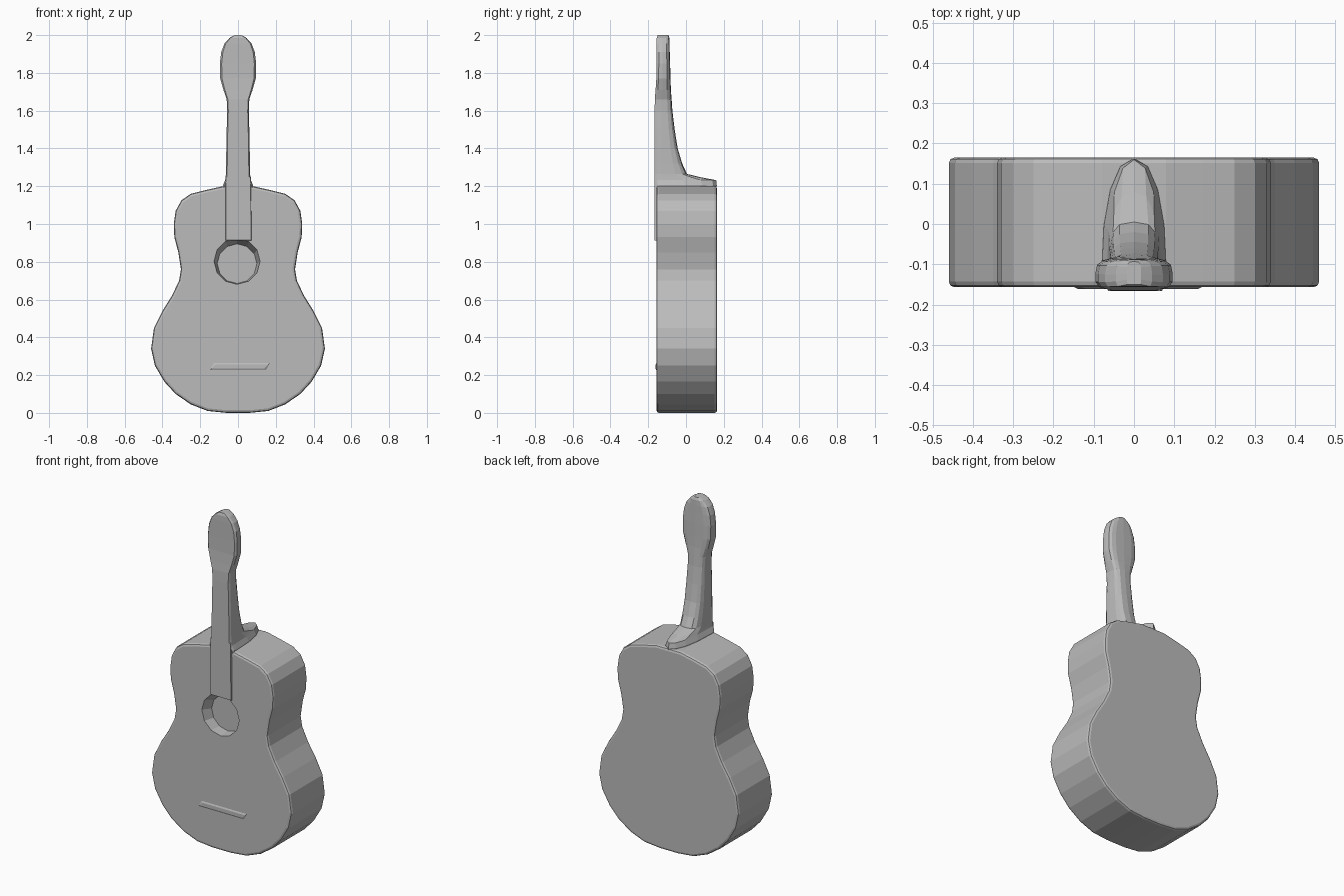
import bpy, bmesh, math

cube = bpy.data.objects.get("Cube")
if cube:
    bpy.data.objects.remove(cube, do_unlink=True)

grey = bpy.data.materials.new("plain grey")
grey.use_nodes = True
grey.diffuse_color = (0.5, 0.5, 0.5, 1)
grey.node_tree.nodes["Principled BSDF"].inputs["Base Color"].default_value = (0.5, 0.5, 0.5, 1)


def loft(name, rings):
    """Skin a stack of equal-length closed rings and cap both ends."""
    bm = bmesh.new()
    loops = [[bm.verts.new(p) for p in ring] for ring in rings]
    n = len(loops[0])
    for a, b in zip(loops, loops[1:]):
        for i in range(n):
            j = (i + 1) % n
            bm.faces.new((a[i], a[j], b[j], b[i]))
    bm.faces.new(loops[0])
    bm.faces.new(loops[-1])
    bmesh.ops.recalc_face_normals(bm, faces=bm.faces)
    mesh = bpy.data.meshes.new(name)
    bm.to_mesh(mesh)
    bm.free()
    mesh.materials.append(grey)
    obj = bpy.data.objects.new(name, mesh)
    bpy.context.collection.objects.link(obj)
    return obj


def apply(obj, kind, **settings):
    mod = obj.modifiers.new(kind, kind)
    for key, value in settings.items():
        setattr(mod, key, value)
    bpy.context.view_layer.objects.active = obj
    bpy.ops.object.modifier_apply(modifier=mod.name)


# Body: mirrored half outline (x, z), extruded front to back
half = [(0.06, 0), (0.16, 0.01), (0.25, 0.045), (0.33, 0.1), (0.39, 0.165),
        (0.44, 0.25), (0.46, 0.34), (0.445, 0.45), (0.4, 0.54), (0.35, 0.62),
        (0.312, 0.7), (0.302, 0.76), (0.316, 0.85), (0.337, 0.93), (0.34, 1.0),
        (0.33, 1.07), (0.3, 1.125), (0.25, 1.16), (0.17, 1.18), (0.08, 1.2)]
outline = half + [(-x, z) for x, z in reversed(half)]
body = loft("body", [[(x, y, z) for x, z in outline] for y in (-0.157, 0.165)])
apply(body, "BEVEL", width=0.014, segments=2, limit_method="ANGLE", angle_limit=math.radians(60))


# Sound hole: shallow tapered recess, cut into the front
def circle(y, radius, z):
    return [(-0.005 + radius * math.cos(t), y, z + radius * math.sin(t))
            for t in (math.tau * i / 12 for i in range(12))]


cutter = loft("hole_cutter", [circle(-0.2, 0.125, 0.805), circle(-0.157, 0.122, 0.803),
                              circle(-0.09, 0.105, 0.79)])
cutter.hide_render = True
apply(body, "BOOLEAN", object=cutter, operation="DIFFERENCE", solver="EXACT")
bpy.data.objects.remove(cutter, do_unlink=True)


# Neck, heel and head: flat front and rounded back
def section(z, width, front, back, power=0.6):
    mid = front + min(0.035, (back - front) * 0.45)
    ring = [(-width * 0.9, front, z), (width * 0.9, front, z), (width, front + 0.012, z)]
    for i in range(9):
        t = math.pi * i / 8
        c = math.cos(t)
        ring.append((math.copysign(width * abs(c) ** power, c),
                     mid + (back - mid) * math.sin(t) ** power, z))
    return ring + [(-width, front + 0.012, z)]


stations = [(1.15, 0.085, -0.15, 0.16, 0.9), (1.205, 0.08, -0.16, 0.163, 0.9),
            (1.232, 0.068, -0.165, 0.16, 0.95), (1.247, 0.066, -0.166, 0.08, 0.8),
            (1.265, 0.064, -0.166, 0.005), (1.32, 0.063, -0.166, -0.02),
            (1.4, 0.062, -0.166, -0.044), (1.5, 0.06, -0.166, -0.06),
            (1.6, 0.057, -0.166, -0.072), (1.66, 0.06, -0.165, -0.076),
            (1.71, 0.077, -0.161, -0.08), (1.77, 0.094, -0.157, -0.082),
            (1.85, 0.096, -0.156, -0.084), (1.91, 0.089, -0.156, -0.086),
            (1.955, 0.072, -0.156, -0.087), (1.985, 0.045, -0.155, -0.088),
            (2.0, 0.018, -0.15, -0.093)]
neck = loft("neck_and_head", [section(*s) for s in stations])


# Thin fingerboard over the body, and a faint bridge
def plate(name, corners, front, back, inset):
    cx = sum(x for x, z in corners) / len(corners)
    cz = sum(z for x, z in corners) / len(corners)
    top = [(x + math.copysign(inset, cx - x), front, z + math.copysign(inset, cz - z))
           for x, z in corners]
    return loft(name, [[(x, back, z) for x, z in corners], top])


plate("fingerboard", [(-0.066, 0.912), (0.072, 0.912), (0.068, 1.25), (-0.066, 1.25)],
      -0.166, -0.157, 0.002)
plate("bridge", [(-0.15, 0.225), (0.15, 0.225), (0.17, 0.265), (-0.13, 0.265)],
      -0.161, -0.156, 0.01)
